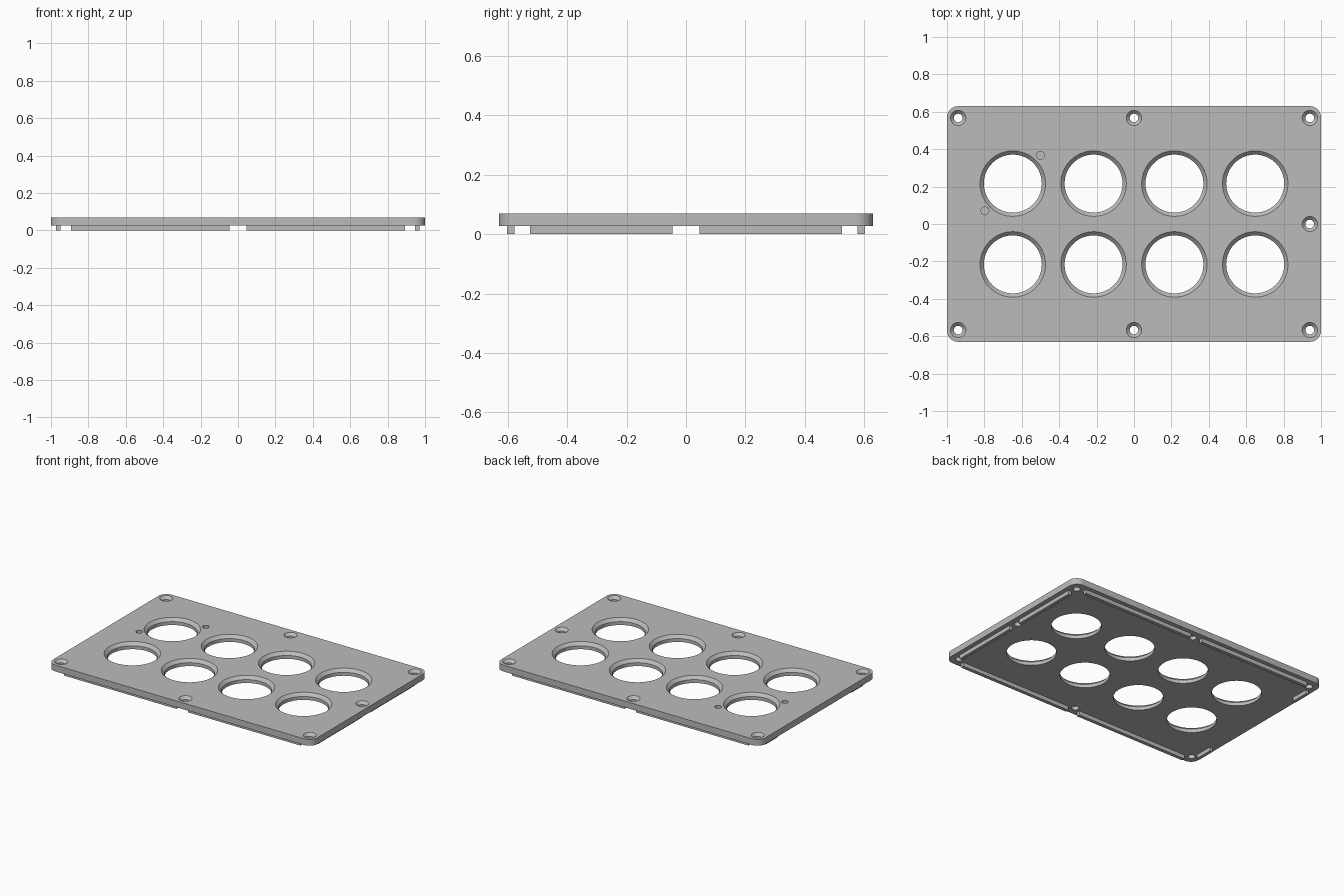
import bpy, bmesh, math

if "Cube" in bpy.data.objects:
    bpy.data.objects.remove(bpy.data.objects["Cube"])

grey = bpy.data.materials.new("light grey")
grey.diffuse_color = (0.5, 0.5, 0.5, 1)
grey.use_nodes = True
grey.node_tree.nodes["Principled BSDF"].inputs["Base Color"].default_value = grey.diffuse_color

Z0, Z1 = 0.027, 0.07      # underside and top of the plate
HX, HY = 1.0, 0.63        # half sizes of the plate
R = 0.06                  # corner radius


def lathe(bm, x, y, profile, n):
    """Closed solid of revolution from (radius, z) points, bottom to top."""
    rings = [[bm.verts.new((x + r * math.cos(2 * math.pi * i / n),
                            y + r * math.sin(2 * math.pi * i / n), z))
              for i in range(n)] for r, z in profile]
    for a, b in zip(rings, rings[1:]):
        for i in range(n):
            j = (i + 1) % n
            bm.faces.new((a[i], a[j], b[j], b[i]))
    bm.faces.new(rings[0][::-1])
    bm.faces.new(rings[-1])


def finish(bm, name):
    bmesh.ops.recalc_face_normals(bm, faces=bm.faces[:])
    me = bpy.data.meshes.new(name)
    bm.to_mesh(me)
    bm.free()
    me.materials.append(grey)
    ob = bpy.data.objects.new(name, me)
    bpy.context.collection.objects.link(ob)
    return ob


# Rounded rectangular plate
bm = bmesh.new()
outline = []
for k, (sx, sy) in enumerate([(1, 1), (-1, 1), (-1, -1), (1, -1)]):
    for i in range(13):
        a = math.pi / 2 * (k + i / 12)
        outline.append(bm.verts.new((sx * (HX - R) + R * math.cos(a),
                                     sy * (HY - R) + R * math.sin(a), Z0)))
base = bm.faces.new(outline)
top = bmesh.ops.extrude_face_region(bm, geom=[base])
bmesh.ops.translate(bm, vec=(0, 0, Z1 - Z0),
                    verts=[v for v in top["geom"] if isinstance(v, bmesh.types.BMVert)])
plate = finish(bm, "panel_plate")

# Cutters for all holes
bm = bmesh.new()


def chamfered_hole(x, y, r, c, n):
    lathe(bm, x, y, [(r, Z0 - 0.02), (r, Z1 - c), (r + c, Z1), (r + c, Z1 + 0.02)], n)


# Two rows of four large openings
for x in (-0.648, -0.216, 0.216, 0.648):
    for y in (-0.216, 0.216):
        chamfered_hole(x, y, 0.155, 0.02, 64)
# Countersunk screw holes
for x, y in [(-0.94, 0.567), (0, 0.567), (0.94, 0.567), (0.94, 0),
             (-0.94, -0.567), (0, -0.567), (0.94, -0.567)]:
    chamfered_hole(x, y, 0.023, 0.018, 32)
# Shallow blind pin holes
for x, y in [(-0.5, 0.367), (-0.797, 0.07)]:
    lathe(bm, x, y, [(0.021, Z1 - 0.02), (0.021, Z1 + 0.02)], 24)
cutter = finish(bm, "hole_cutter")

mod = plate.modifiers.new("holes", "BOOLEAN")
mod.object = cutter
mod.operation = "DIFFERENCE"
mod.solver = "EXACT"
bpy.context.view_layer.objects.active = plate
plate.select_set(True)
bpy.ops.object.modifier_apply(modifier=mod.name)
bpy.data.objects.remove(cutter)
bpy.ops.object.shade_smooth_by_angle(angle=math.radians(30))


# Locating ribs under the plate
def rib(name, x0, x1, y0, y1):
    b = bmesh.new()
    bmesh.ops.create_cube(b, size=1)
    for v in b.verts:
        v.co = ((x0 + x1) / 2 + v.co.x * (x1 - x0),
                (y0 + y1) / 2 + v.co.y * (y1 - y0),
                (v.co.z + 0.5) * Z0)
    finish(b, name)


for sy, side in ((-1, "front"), (1, "back")):
    y0, y1 = sorted((sy * 0.578, sy * 0.602))
    rib(side + "_rib_left", -0.893, -0.045, y0, y1)
    rib(side + "_rib_right", 0.045, 0.893, y0, y1)
    y0, y1 = sorted((sy * 0.045, sy * 0.525))
    rib("right_rib_" + side, 0.947, 0.97, y0, y1)
    # Short ribs near the left corners
    y0, y1 = sorted((sy * 0.40, sy * 0.525))
    rib("left_short_rib_" + side, -0.972, -0.95, y0, y1)
